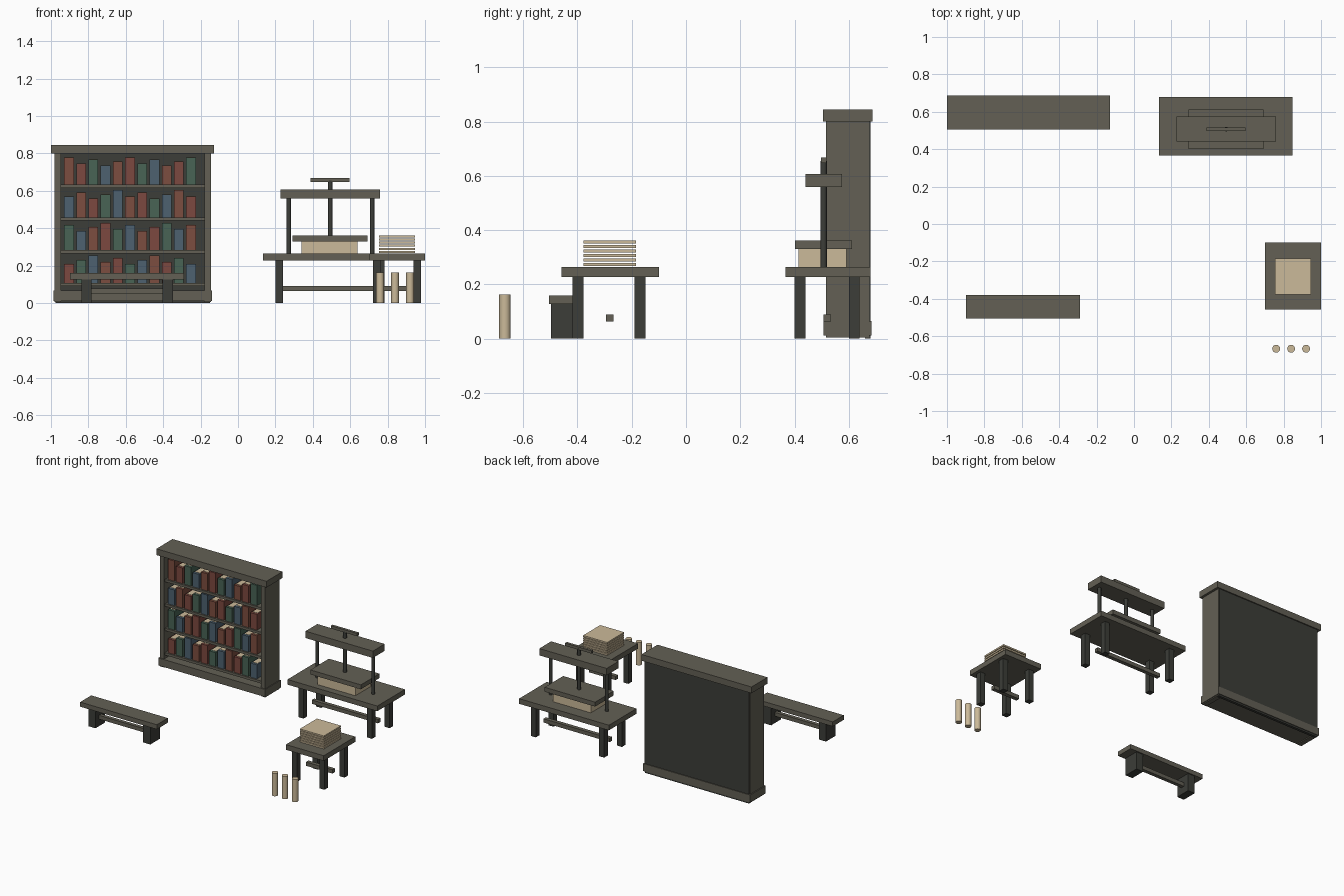
import bpy, bmesh
from mathutils import Matrix


def mat(name, r, g, b):
    m = bpy.data.materials.new(name)
    m.diffuse_color = (r, g, b, 1)
    return m


WOOD = mat("wood", 0.125, 0.117, 0.09)
DARK = mat("dark_wood", 0.045, 0.047, 0.04)
CREAM = mat("paper", 0.60, 0.49, 0.32)
COVERS = [mat("brown_red", 0.20, 0.075, 0.05), mat("red", 0.20, 0.065, 0.05),
          mat("green", 0.065, 0.125, 0.09), mat("blue", 0.075, 0.12, 0.16)]


def finish(name, bm, m):
    me = bpy.data.meshes.new(name)
    bm.to_mesh(me)
    bm.free()
    me.materials.append(m)
    ob = bpy.data.objects.new(name, me)
    bpy.context.collection.objects.link(ob)
    return ob


def box(name, x0, x1, y0, y1, z0, z1, m=WOOD):
    bm = bmesh.new()
    centre = Matrix.Translation(((x0 + x1) / 2, (y0 + y1) / 2, (z0 + z1) / 2))
    size = Matrix.Diagonal((x1 - x0, y1 - y0, z1 - z0, 1))
    bmesh.ops.create_cube(bm, size=1, matrix=centre @ size)
    return finish(name, bm, m)


def rod(name, x, y, r, z0, z1, m, sides=12):
    bm = bmesh.new()
    bmesh.ops.create_cone(bm, cap_ends=True, segments=sides, radius1=r, radius2=r,
                          depth=z1 - z0, matrix=Matrix.Translation((x, y, (z0 + z1) / 2)))
    ob = finish(name, bm, m)
    for p in ob.data.polygons:
        p.use_smooth = len(p.vertices) == 4
    return ob


def table(name, x0, x1, y0, y1, leg_xs, leg_ys, stretcher):
    box(name + "_top", x0, x1, y0, y1, 0.228, 0.265)
    for x in leg_xs:
        for y in leg_ys:
            box(name + "_leg", x - 0.02, x + 0.02, y - 0.02, y + 0.02, 0, 0.228, DARK)
    sx0, sx1, sy = stretcher
    box(name + "_stretcher", sx0, sx1, sy - 0.014, sy + 0.014, 0.063, 0.09)


# Bookcase carcass
box("bookcase_cornice", -1.0, -0.128, 0.505, 0.687, 0.80, 0.845)
box("bookcase_base", -0.987, -0.14, 0.507, 0.684, 0.012, 0.066)
for x in (-0.98, -0.179):
    box("bookcase_side", x, x + 0.034, 0.515, 0.675, 0.005, 0.80)
box("bookcase_back", -0.975, -0.15, 0.66, 0.679, 0, 0.80, DARK)

# Shelves with rows of books
for row in range(4):
    z = 0.108 + 0.175 * row
    box("shelf", -0.947, -0.178, 0.525, 0.662, z - 0.018, z)
    for i in range(11):
        x = -0.904 + 0.0653 * i
        h = 0.101 + 0.011 * ((3 * row + 2 * i) % 5)
        box("book", x - 0.026, x + 0.026, 0.535, 0.635, z, z + h,
            COVERS[(row + i + 1) % 4])
        box("book_pages", x - 0.019, x + 0.019, 0.553, 0.638, z + 0.004, z + h + 0.002, CREAM)

# Press table and press
table("press_table", 0.135, 0.847, 0.367, 0.68, (0.22, 0.762), (0.42, 0.62),
      (0.23, 0.755, 0.521))
box("pressed_paper", 0.34, 0.64, 0.415, 0.592, 0.265, 0.33, CREAM)
box("press_platen", 0.292, 0.692, 0.402, 0.612, 0.33, 0.362)
for x in (0.272, 0.717):
    rod("press_post", x, 0.507, 0.012, 0.265, 0.57, DARK)
box("press_beam", 0.226, 0.76, 0.441, 0.575, 0.558, 0.607)
rod("press_screw", 0.493, 0.507, 0.012, 0.36, 0.655, DARK)
box("press_handle", 0.388, 0.597, 0.497, 0.517, 0.648, 0.668)

# Side table with a stack of sheets
table("side_table", 0.70, 1.0, -0.458, -0.10, (0.742, 0.958), (-0.398, -0.17),
      (0.745, 0.955, -0.281))
for k in range(6):
    z = 0.268 + 0.0165 * k
    box("paper_sheet", 0.755, 0.945, -0.378, -0.185, z, z + 0.011, CREAM)

# Upright scrolls
for x in (0.76, 0.84, 0.92):
    rod("scroll", x, -0.667, 0.021, 0, 0.163, CREAM, 16)

# Bench
box("bench_seat", -0.897, -0.29, -0.505, -0.38, 0.127, 0.16)
for x in (-0.81, -0.375):
    box("bench_leg", x - 0.028, x + 0.028, -0.497, -0.388, 0, 0.127, DARK)
box("bench_stretcher", -0.80, -0.385, -0.456, -0.43, 0.05, 0.077)
